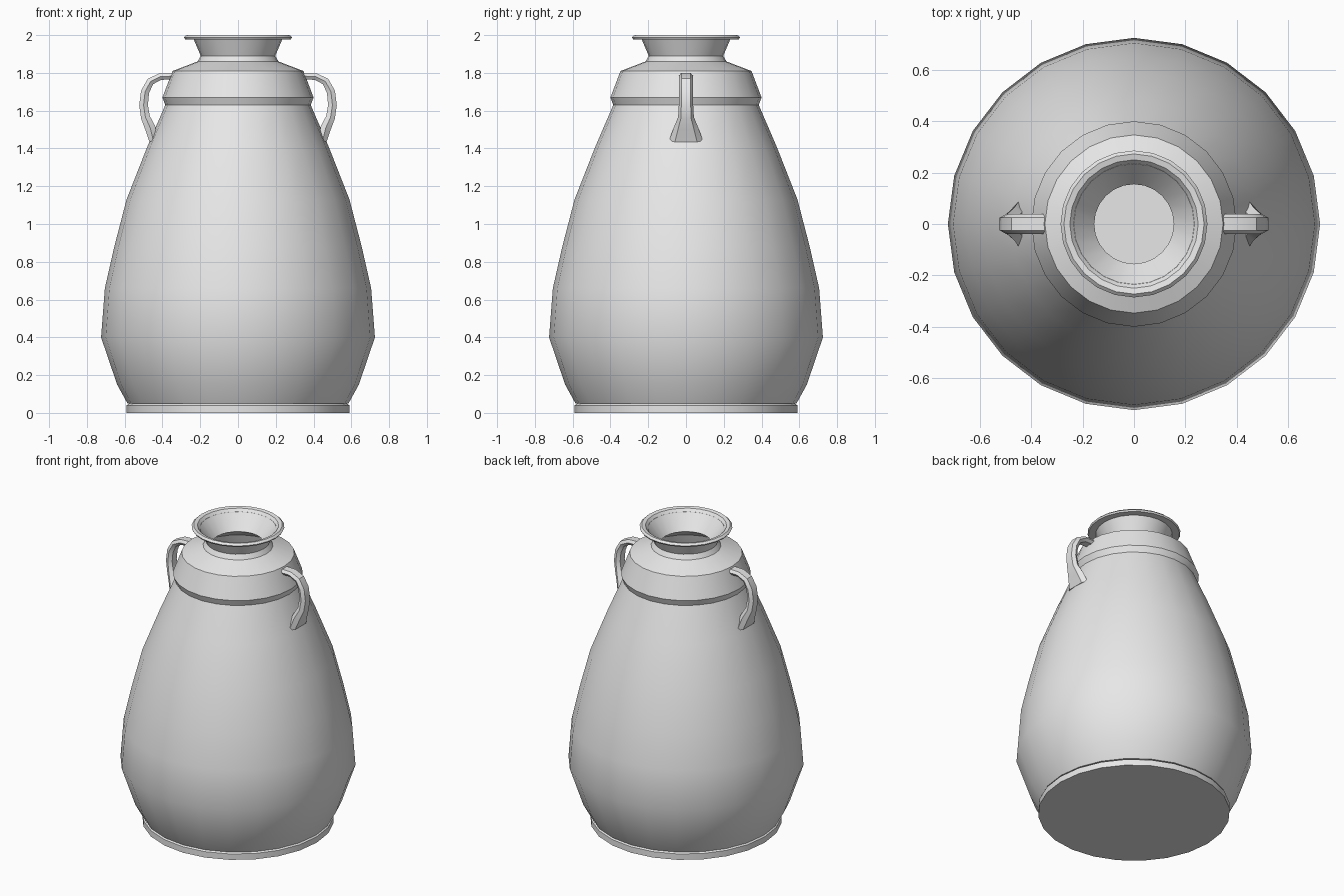
import bpy, bmesh, math
from mathutils import Vector

cube = bpy.data.objects.get("Cube")
if cube:
    bpy.data.objects.remove(cube, do_unlink=True)

SIDES = 24

clay = bpy.data.materials.new("plain grey clay")
clay.use_nodes = True
clay.diffuse_color = (0.8, 0.8, 0.8, 1)
clay.node_tree.nodes["Principled BSDF"].inputs["Base Color"].default_value = (0.8, 0.8, 0.8, 1)


def skin(name, rings, closed_ends=True):
    """Bridge rings of points into one smooth-shaded object."""
    bm = bmesh.new()
    loops = [[bm.verts.new(p) for p in ring] for ring in rings]
    n = len(loops[0])
    for a, b in zip(loops, loops[1:]):
        for i in range(n):
            j = (i + 1) % n
            bm.faces.new((a[i], a[j], b[j], b[i]))
    if closed_ends:
        bm.faces.new(loops[0])
        bm.faces.new(loops[-1])
    bmesh.ops.recalc_face_normals(bm, faces=bm.faces)
    mesh = bpy.data.meshes.new(name)
    bm.to_mesh(mesh)
    bm.free()
    mesh.materials.append(clay)
    obj = bpy.data.objects.new(name, mesh)
    bpy.context.collection.objects.link(obj)
    bpy.ops.object.select_all(action='DESELECT')
    obj.select_set(True)
    bpy.context.view_layer.objects.active = obj
    bpy.ops.object.shade_smooth_by_angle(angle=math.radians(32))
    return obj


def circle(r, z):
    steps = [math.tau * i / SIDES for i in range(SIDES)]
    return [(r * math.cos(a), r * math.sin(a), z) for a in steps]


# Outer silhouette: foot, belly, collar, neck and flared lip
foot = [(.59, 0), (.59, .04), (.575, .05)]
belly = [(.585, .05), (.64, .15), (.725, .40), (.705, .66), (.655, .88),
         (.59, 1.13), (.48, 1.41), (.385, 1.63)]
collar = [(.40, 1.67), (.347, 1.81), (.215, 1.86)]
lip = [(.197, 1.89), (.235, 1.978), (.28, 1.978), (.286, 1.988), (.273, 2.0), (.25, 1.995)]

# Hollow inside: throat, then the wall follows the belly down to the floor
throat = [(.155, 1.88), (.30, 1.79), (.345, 1.64)]
inside = [(r - .035, z) for r, z in reversed(belly[1:-1])] + [(.55, .07)]

profile = foot + belly + collar + lip + throat + inside
skin("jar_body", [circle(r, z) for r, z in profile])

# Strap handles: path x, path z, half width, half thickness
strap = [(.33, 1.783, .038, .018), (.41, 1.781, .038, .018), (.463, 1.755, .038, .02),
         (.492, 1.70, .038, .022), (.50, 1.63, .038, .023), (.49, 1.565, .042, .024),
         (.465, 1.51, .065, .028), (.448, 1.44, .09, .022)]
# Chamfered strap section as (thickness, width) factors
section = [(1, .65), (0, 1), (-1, .65), (-1, -.65), (0, -1), (1, -.65)]


def handle(name, side):
    rings = []
    for i, (x, z, w, t) in enumerate(strap):
        a, b = strap[max(i - 1, 0)], strap[min(i + 1, len(strap) - 1)]
        along = Vector((b[0] - a[0], b[1] - a[1])).normalized()
        out = Vector((-along.y, along.x))
        rings.append([(side * (x + out.x * t * u), w * v, z + out.y * t * u)
                      for u, v in section])
    skin(name, rings)


handle("left_handle", 1)
handle("right_handle", -1)
